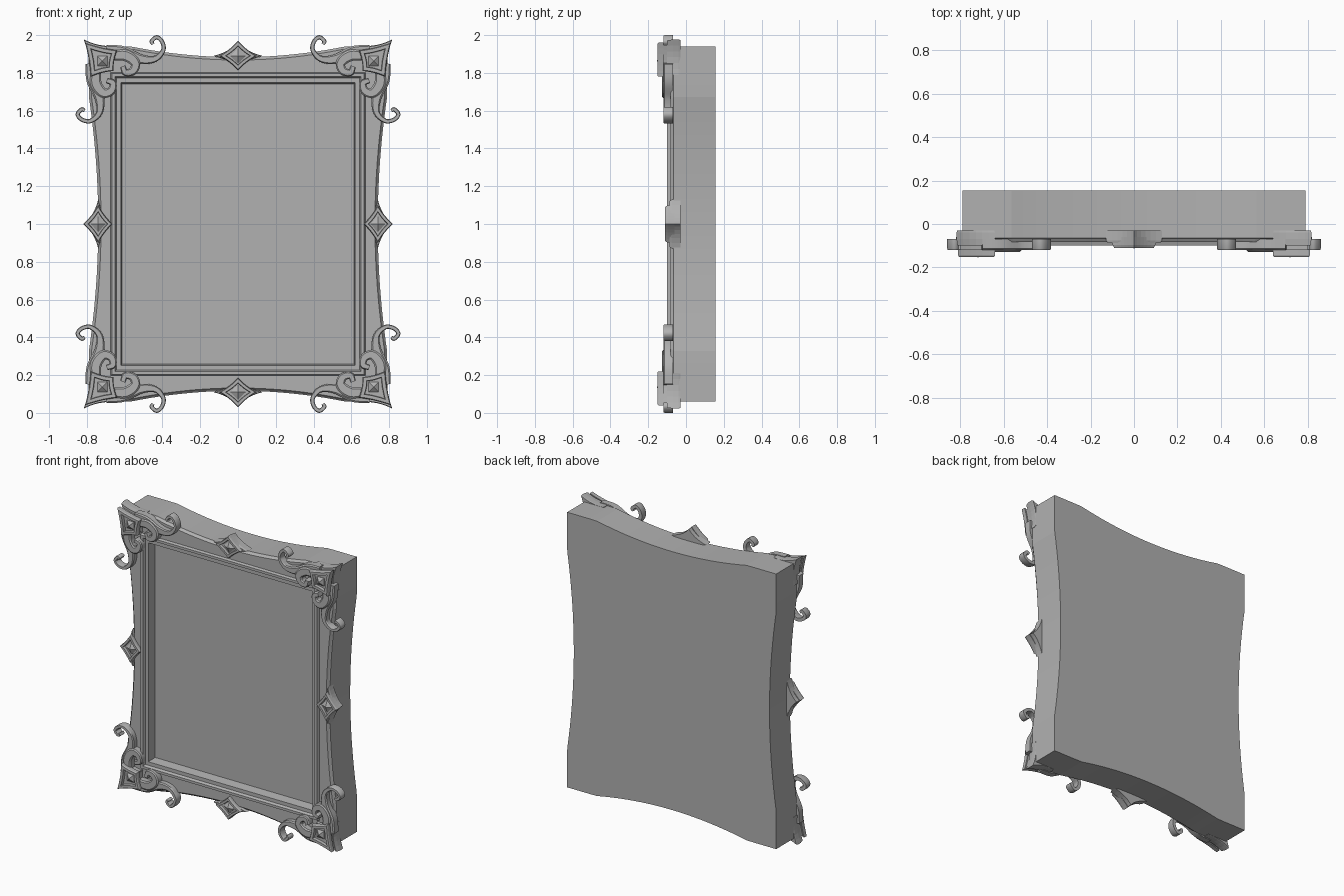
import bpy, bmesh
from mathutils import Vector

if "Cube" in bpy.data.objects:
    bpy.data.objects.remove(bpy.data.objects["Cube"])

grey = bpy.data.materials.new("dark_grey")
grey.diffuse_color = (0.44, 0.44, 0.44, 1)
grey.use_nodes = True
grey.node_tree.nodes["Principled BSDF"].inputs["Base Color"].default_value = grey.diffuse_color


def loft(name, loops, smooth=False):
    """Skin a list of equal-length closed loops and cap both ends."""
    bm = bmesh.new()
    rings = [[bm.verts.new(p) for p in loop] for loop in loops]
    n = len(rings[0])
    for a, b in zip(rings, rings[1:]):
        for i in range(n):
            j = (i + 1) % n
            bm.faces.new((a[i], a[j], b[j], b[i]))
    bm.faces.new(rings[0])
    bm.faces.new(rings[-1])
    bmesh.ops.remove_doubles(bm, verts=bm.verts, dist=1e-5)
    bmesh.ops.recalc_face_normals(bm, faces=bm.faces)
    me = bpy.data.meshes.new(name)
    bm.to_mesh(me)
    bm.free()
    me.materials.append(grey)
    ob = bpy.data.objects.new(name, me)
    bpy.context.collection.objects.link(ob)
    if smooth:
        bpy.ops.object.select_all(action='DESELECT')
        ob.select_set(True)
        bpy.context.view_layer.objects.active = ob
        bpy.ops.object.shade_smooth_by_angle()
    return ob


def frame_loop(hx, hz, dip, y, n=28):
    """Rectangle whose four sides bow inwards by dip (sides a little less)."""
    def d(t):
        return dip * max(0, 1 - (t / 0.72) ** 2)
    ts = [-1 + 2 * i / n for i in range(n)]
    pts = [(t * hx, -hz + d(t)) for t in ts]
    pts += [(hx - 0.88 * d(t), t * hz) for t in ts]
    pts += [(-t * hx, hz - d(t)) for t in ts]
    pts += [(-hx + 0.88 * d(t), -t * hz) for t in ts]
    return [(x, y, 1 + z) for x, z in pts]


def star(name, place, tips, pull, steps):
    """Concave-sided four-point plate; steps are (scale, y)."""
    tips = [Vector(t) for t in tips]
    c = sum(tips, Vector((0, 0))) / 4
    pts = []
    for a, b in zip(tips, tips[1:] + tips[:1]):
        m = ((a + b) / 2).lerp(c, pull)
        for i in range(6):
            t = i / 6
            pts.append(a * (1 - t) ** 2 + m * 2 * t * (1 - t) + b * t * t)
    loops = []
    for s, y in steps:
        ring = [place(*(c + (p - c) * s)) for p in pts]
        loops.append([(x, y, z) for x, z in ring])
    loft(name, loops)


def scroll(name, place, path, back, front):
    """Tapered ribbon with softened front edges along a smooth path."""
    k = [Vector(p) for p in path]
    k = [2 * k[0] - k[1]] + k + [2 * k[-1] - k[-2]]
    pts = []
    for a, b, c, d in zip(k, k[1:], k[2:], k[3:]):
        for i in range(6):
            t = i / 6
            pts.append(0.5 * (2 * b + (c - a) * t + (2 * a - 5 * b + 4 * c - d) * t * t
                              + (3 * b - a - 3 * c + d) * t ** 3))
    pts.append(k[-2])
    section = [(-1, back), (-1, front + 0.007), (-0.7, front),
               (0.7, front), (1, front + 0.007), (1, back)]
    loops = []
    for i, p in enumerate(pts):
        t = (pts[min(i + 1, len(pts) - 1)] - pts[max(i - 1, 0)]).xy.normalized()
        ring = []
        for s, y in section:
            x, z = place(p.x - t.y * s * p.z, p.y + t.x * s * p.z)
            ring.append((x, y, z))
        loops.append(ring)
    loft(name, loops, True)


# Backing block, moulded frame and recessed panel
loft("frame_body", [
    frame_loop(0.79, 0.94, 0.057, 0.155),
    frame_loop(0.79, 0.94, 0.057, -0.065),
    frame_loop(0.785, 0.935, 0.057, -0.068),
    frame_loop(0.775, 0.925, 0.057, -0.082),
    frame_loop(0.675, 0.803, 0, -0.082),
    frame_loop(0.668, 0.797, 0, -0.10),
    frame_loop(0.65, 0.78, 0, -0.10),
    frame_loop(0.643, 0.772, 0, -0.082),
    frame_loop(0.62, 0.748, 0, -0.082),
    frame_loop(0.613, 0.74, 0, -0.02),
])

# Diamond ornaments at the middle of each side
for side, sign in (("top", 1), ("bottom", -1), ("right", 1), ("left", -1)):
    if side in ("top", "bottom"):
        def place(u, v, s=sign):
            return u, 1 + s * (0.89 + v)
    else:
        def place(u, v, s=sign):
            return s * (0.74 + v), 1 + u
    star(side + "_wing_plate", place,
         [(-0.13, 0), (0, 0.075), (0.13, 0), (0, -0.07)], 0.4,
         [(1, -0.03), (1, -0.075), (0.92, -0.088)])
    star(side + "_diamond", place,
         [(-0.098, 0), (0, 0.08), (0.098, 0), (0, -0.075)], 0.16,
         [(1, -0.06), (1, -0.097), (0.93, -0.11), (0.68, -0.11), (0.64, -0.092)])
    star(side + "_gem", place,
         [(-0.042, 0), (0, 0.04), (0.042, 0), (0, -0.04)], 0,
         [(1, -0.085), (1, -0.094), (0.02, -0.112)])

# Corner ornaments: u, v run inwards from each outer corner
LONG = [(.09, .012, .02), (.18, .028, .03), (.27, .066, .026), (.35, .066, .017), (.394, .02, .012),
        (.388, -.025, .011), (.36, -.049, .011), (.333, -.028, .011), (.34, -.012, .009)]
CURL = [(.10, .055, .022), (.19, .047, .03), (.245, .085, .026),
        (.235, .128, .022), (.195, .138, .018), (.18, .105, .014)]
for sx in (1, -1):
    for sz in (1, -1):
        tag = ("top" if sz > 0 else "bottom") + ("_right" if sx > 0 else "_left")

        def place(u, v, sx=sx, sz=sz):
            return sx * (0.79 - u), 1 + sz * (0.94 - v)

        def swapped(u, v, p=place):
            return p(v - 0.01, u)
        star(tag + "_corner_spike", place,
             [(-.027, -.037), (.15, -.005), (.13, .13), (-.005, .15)], 0.35,
             [(0.97, -0.03), (1, -0.04), (1, -0.07), (0.95, -0.10)])
        star(tag + "_corner_shield", place,
             [(-.02, -.02), (.15, .02), (.13, .13), (.01, .16)], 0.14,
             [(0.88, -0.07), (0.88, -0.118), (1, -0.118), (1, -0.145),
              (0.93, -0.152), (0.66, -0.152), (0.62, -0.132)])
        star(tag + "_corner_gem", place,
             [(.045, .05), (.098, .05), (.098, .103), (.045, .103)], 0,
             [(1, -0.125), (1, -0.134), (0.02, -0.155)])
        for way, f in (("_across", place), ("_upright", swapped)):
            scroll(tag + way + "_long_scroll", f, LONG, -0.07, -0.12)
            scroll(tag + way + "_inner_curl", f, CURL, -0.07, -0.128)
